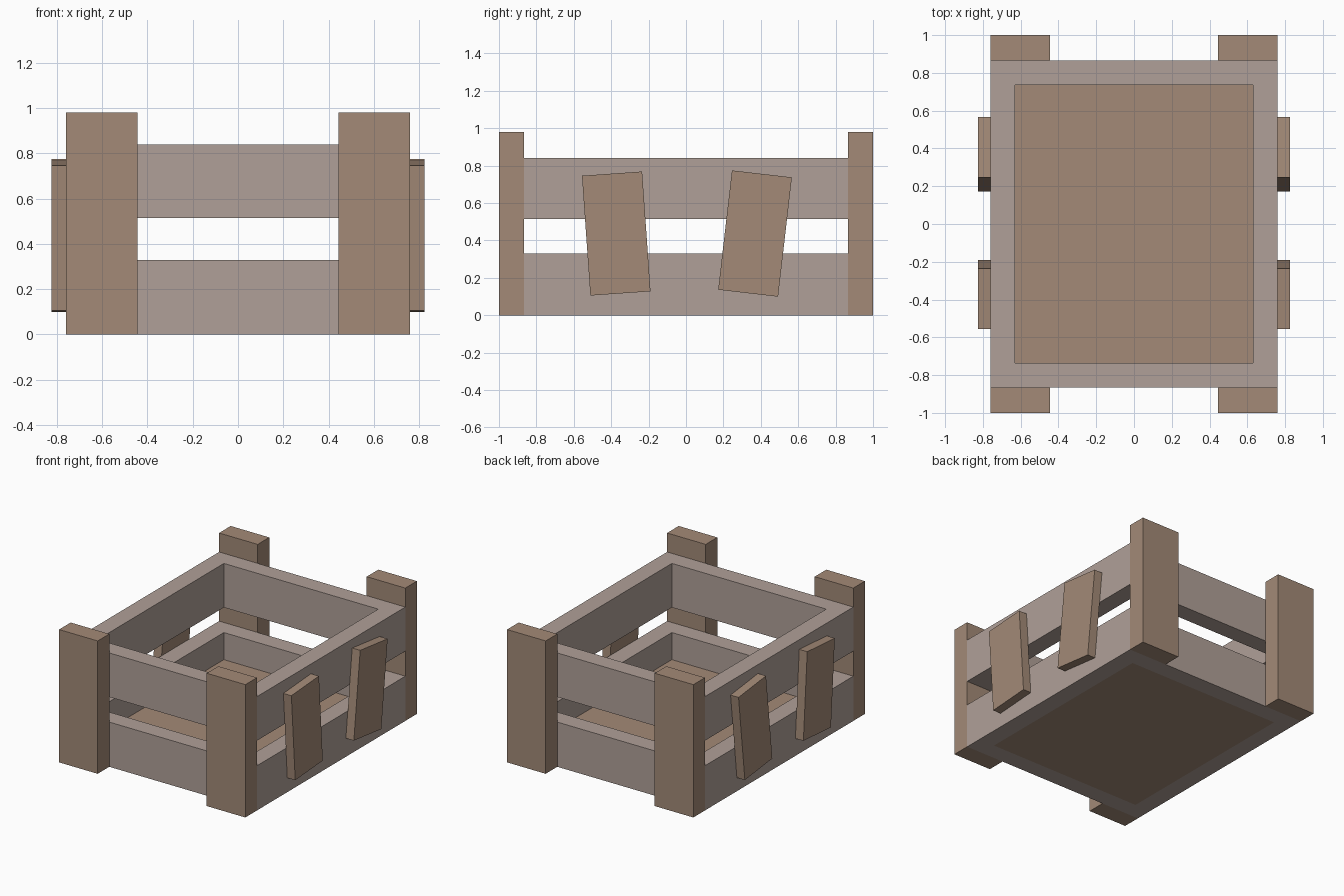
import bpy
import bmesh
from mathutils import Matrix

if "Cube" in bpy.data.objects:
    bpy.data.objects.remove(bpy.data.objects["Cube"], do_unlink=True)

# Overall crate dimensions
HALF_X, HALF_Y, WALL = 0.76, 0.865, 0.13
POST_W, POST_H = 0.315, 0.98
PLANK_T, PLANK_W, PLANK_H = 0.065, 0.322, 0.642


def make_material(name, rgb):
    mat = bpy.data.materials.new(name)
    mat.use_nodes = True
    color = (*rgb, 1.0)
    mat.diffuse_color = color
    mat.node_tree.nodes["Principled BSDF"].inputs["Base Color"].default_value = color
    return mat


brown = make_material("warm_brown_wood", (0.366, 0.254, 0.184))
grey = make_material("pale_grey_wood", (0.434, 0.352, 0.314))


def finish(name, bm, mat):
    bmesh.ops.recalc_face_normals(bm, faces=bm.faces)
    mesh = bpy.data.meshes.new(name)
    bm.to_mesh(mesh)
    bm.free()
    mesh.materials.append(mat)
    obj = bpy.data.objects.new(name, mesh)
    bpy.context.collection.objects.link(obj)
    return obj


def box(name, center, size, mat, tilt=0.0):
    bm = bmesh.new()
    bmesh.ops.create_cube(bm, size=1.0, matrix=Matrix.Diagonal((*size, 1.0)))
    obj = finish(name, bm, mat)
    obj.location = center
    obj.rotation_euler.x = tilt
    return obj


def band(name, bottom, top):
    # Hollow rectangular ring extruded upward
    bm = bmesh.new()
    signs = [(-1, -1), (1, -1), (1, 1), (-1, 1)]
    outer = [bm.verts.new((sx * HALF_X, sy * HALF_Y, bottom)) for sx, sy in signs]
    inner = [bm.verts.new((sx * (HALF_X - WALL), sy * (HALF_Y - WALL), bottom))
             for sx, sy in signs]
    ring = []
    for i in range(4):
        j = (i + 1) % 4
        ring.append(bm.faces.new((outer[i], outer[j], inner[j], inner[i])))
    extruded = bmesh.ops.extrude_face_region(bm, geom=ring, use_keep_orig=True)
    verts = [g for g in extruded["geom"] if isinstance(g, bmesh.types.BMVert)]
    bmesh.ops.translate(bm, verts=verts, vec=(0, 0, top - bottom))
    return finish(name, bm, grey)


# Wall bands and floor
band("lower_band", 0.0, 0.33)
band("upper_band", 0.515, 0.84)
box("floor_panel", (0, 0, WALL / 2),
    (2 * (HALF_X - WALL), 2 * (HALF_Y - WALL), WALL), brown)

for side, sx in (("left", 1), ("right", -1)):
    # Corner posts on the front and back
    for end, sy in (("front", -1), ("back", 1)):
        depth = 1.0 - HALF_Y
        box(f"{end}_{side}_post",
            (sx * (HALF_X - POST_W / 2), sy * (HALF_Y + depth / 2), POST_H / 2),
            (POST_W, depth, POST_H), brown)
    # Crooked planks nailed across the sides
    for end, y, tilt in (("front", -0.373, 0.07), ("back", 0.369, -0.115)):
        box(f"{end}_{side}_plank", (sx * (HALF_X + PLANK_T / 2), y, 0.437),
            (PLANK_T, PLANK_W, PLANK_H), brown, tilt)
